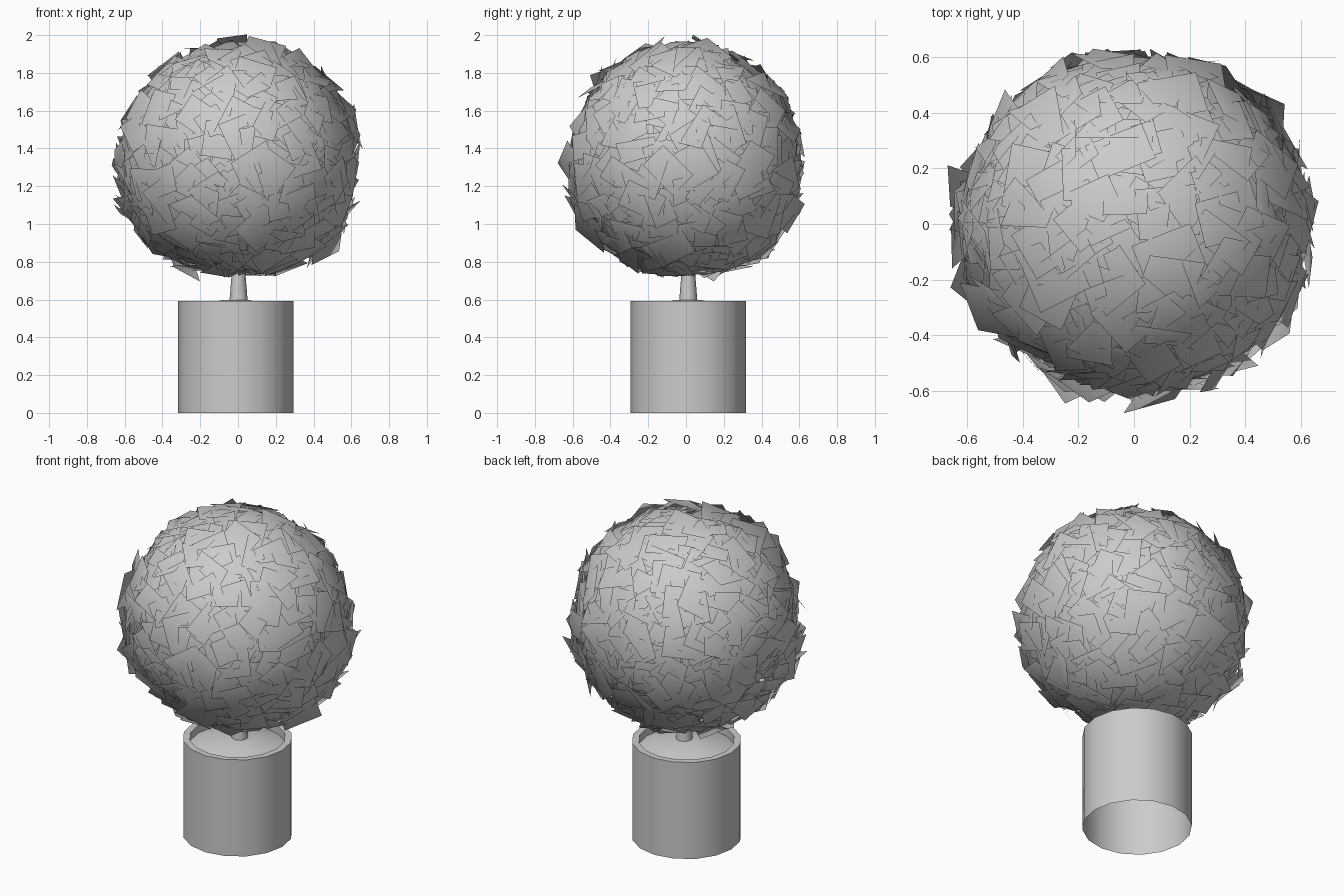
import bpy, bmesh, math, random
from mathutils import Vector, Matrix

random.seed(11)
cube = bpy.data.objects.get("Cube")
if cube:
    bpy.data.objects.remove(cube, do_unlink=True)

grey = bpy.data.materials.new("plain_grey")
grey.use_nodes = True
grey.diffuse_color = (0.6, 0.6, 0.6, 1)
grey.node_tree.nodes["Principled BSDF"].inputs["Base Color"].default_value = (0.6, 0.6, 0.6, 1)


def finish(name, bm):
    mesh = bpy.data.meshes.new(name)
    bm.to_mesh(mesh)
    bm.free()
    mesh.materials.append(grey)
    obj = bpy.data.objects.new(name, mesh)
    bpy.context.collection.objects.link(obj)
    return obj


def lathe(name, profile, sides, centre):
    """Revolve (radius, z) points about a vertical axis; radius 0 closes the end."""
    bm = bmesh.new()
    rings = []
    for r, z in profile:
        count = sides if r > 0 else 1
        rings.append([bm.verts.new((centre[0] + r * math.cos(math.tau * i / sides),
                                    centre[1] + r * math.sin(math.tau * i / sides), z))
                      for i in range(count)])
    for low, high in zip(rings, rings[1:]):
        for i in range(sides):
            j = (i + 1) % sides
            if len(high) == 1:
                bm.faces.new((low[i], low[j], high[0]))
            else:
                bm.faces.new((low[i], low[j], high[j], high[i]))
    obj = finish(name, bm)
    bpy.ops.object.select_all(action='DESELECT')
    obj.select_set(True)
    bpy.context.view_layer.objects.active = obj
    bpy.ops.object.shade_smooth_by_angle(angle=math.radians(60))
    return obj


# Planter: open-bottomed wall with a thick rim, and a mounded soil surface
pot_centre = (-0.012, 0.012)
lathe("planter", [(0.306, 0), (0.306, 0.593), (0.268, 0.593), (0.268, 0.53)], 16, pot_centre)
lathe("soil", [(0.268, 0.545), (0.18, 0.575), (0.07, 0.597), (0, 0.6)], 16, pot_centre)

# Trunk tapering up into the crown
lathe("trunk", [(0.05, 0.57), (0.033, 0.78), (0.028, 1.3), (0, 1.32)], 8, (0.003, 0.012))

# Crown: leaf cards spread evenly over a ball, each tilted and spun at random
middle = Vector((0, 0, 1.355))
radii = Vector((1.055, 1.02, 1.02))
bm = bmesh.new()
leaves = 800


def lean(axis):
    return Matrix.Rotation(max(-0.42, min(0.42, random.gauss(0, 0.25))), 4, axis)


for i in range(leaves):
    h = 1 - 2 * (i + 0.5) / leaves
    a = i * math.pi * (3 - math.sqrt(5))
    ring = math.sqrt(1 - h * h)
    out = Vector((ring * math.cos(a), ring * math.sin(a), h))
    fullness = 1 + 0.08 * max(0, -2 * h * ring)  # lower shoulder is fuller
    place = (Matrix.Translation(middle + out * radii * fullness * random.uniform(0.52, 0.59))
             @ out.to_track_quat('Z', 'Y').to_matrix().to_4x4()
             @ lean('X') @ lean('Y') @ Matrix.Rotation(random.uniform(0, math.tau), 4, 'Z'))
    w, d = random.uniform(0.07, 0.115), random.uniform(0.07, 0.115)
    bm.faces.new([bm.verts.new(place @ Vector((sx * w, sy * d, 0)))
                  for sx, sy in ((-1, -1), (1, -1), (1, 1), (-1, 1))])
crown = finish("leaf_crown", bm)

# Leaves share the ball's rounded normals so the crown shades softly
crown.data.shade_smooth()
crown.data.normals_split_custom_set_from_vertices(
    [(v.co - middle).normalized() for v in crown.data.vertices])
